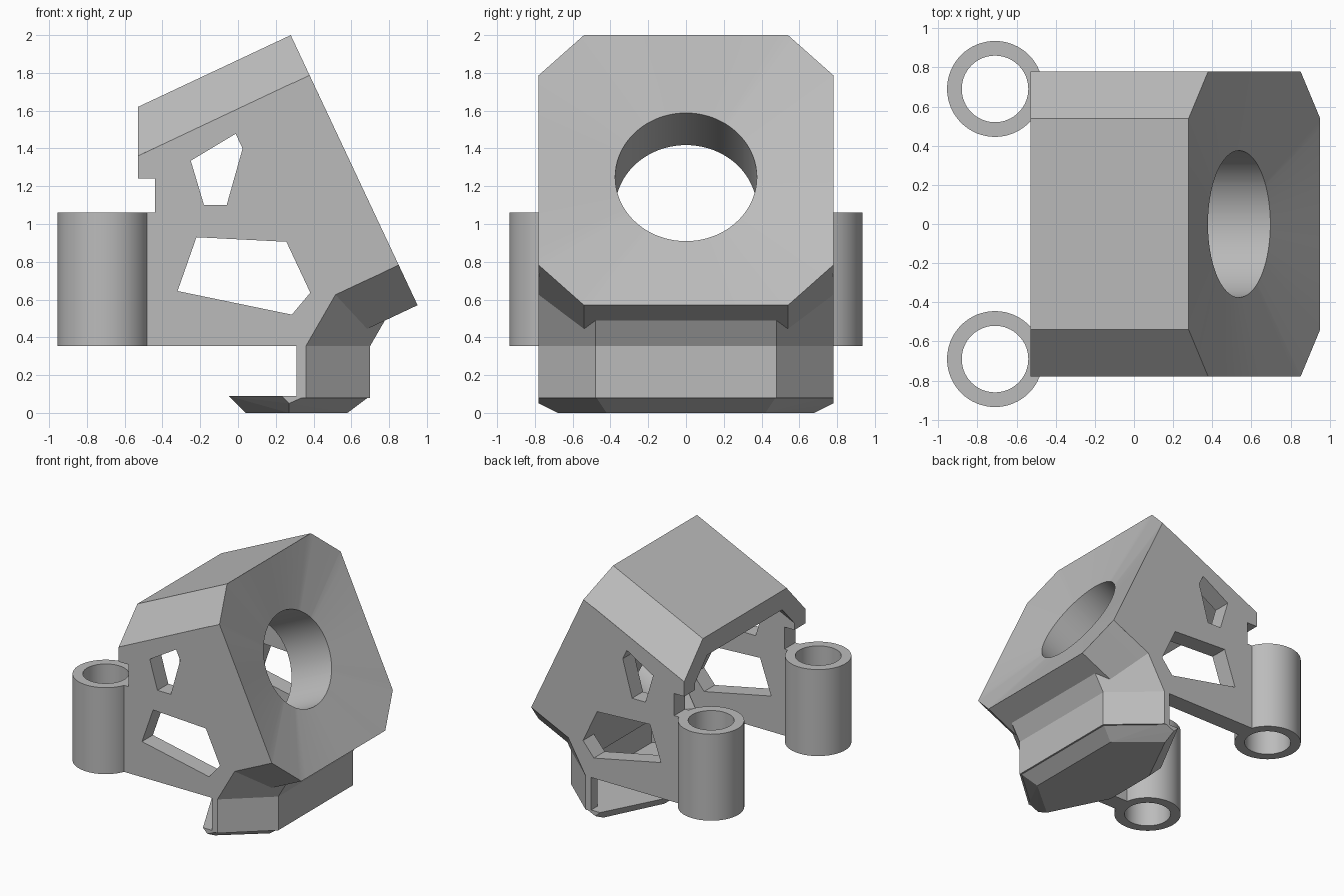
import bpy, bmesh
from math import pi, cos, sin, atan2

if "Cube" in bpy.data.objects:
    bpy.data.objects.remove(bpy.data.objects["Cube"])

grey = bpy.data.materials.new("plain grey")
grey.use_nodes = True
colour = (0.5, 0.5, 0.5, 1)
grey.diffuse_color = colour
grey.node_tree.nodes["Principled BSDF"].inputs["Base Color"].default_value = colour

T = 0.14                      # wall thickness
HALF, TALL, CUT = 0.78, 0.79, 0.54


def finish(name, bm, smooth=False):
    bmesh.ops.recalc_face_normals(bm, faces=bm.faces)
    mesh = bpy.data.meshes.new(name)
    bm.to_mesh(mesh)
    bm.free()
    mesh.materials.append(grey)
    ob = bpy.data.objects.new(name, mesh)
    bpy.context.collection.objects.link(ob)
    if smooth:
        bpy.ops.object.select_all(action="DESELECT")
        ob.select_set(True)
        bpy.context.view_layer.objects.active = ob
        bpy.ops.object.shade_smooth_by_angle(angle=0.4)
    return ob


def loft(name, loops, ring=False, smooth=False):
    """Skin equal loops; cap the ends, or join last to first for a ring."""
    bm = bmesh.new()
    rows = [[bm.verts.new(p) for p in loop] for loop in loops]
    n = len(rows[0])
    pairs = list(zip(rows, rows[1:]))
    if ring:
        pairs.append((rows[-1], rows[0]))
    else:
        bm.faces.new(rows[0])
        bm.faces.new(rows[-1])
    for a, b in pairs:
        for i in range(n):
            j = (i + 1) % n
            bm.faces.new((a[i], a[j], b[j], b[i]))
    return finish(name, bm, smooth)


def prism(name, profile, y0, y1):
    return loft(name, [[(x, y, z) for x, z in profile] for y in (y0, y1)])


def subtract(ob, cutter):
    cutter.hide_render = True
    cutter.hide_viewport = True
    cutter.display_type = "WIRE"
    mod = ob.modifiers.new("cut", "BOOLEAN")
    mod.operation = "DIFFERENCE"
    mod.solver = "EXACT"
    mod.object = cutter
    bpy.context.view_layer.update()
    cutter.hide_viewport = False
    graph = bpy.context.evaluated_depsgraph_get()
    mesh = bpy.data.meshes.new_from_object(ob.evaluated_get(graph))
    ob.modifiers.clear()
    ob.data = mesh
    bpy.data.objects.remove(cutter)


def tilted(d, y, w):
    """Point at depth d behind the sloping face, across y and up the face w."""
    return (0.615 - 0.905 * d - 0.425 * w, y, 1.285 - 0.425 * d + 0.905 * w)


# Sloping octagonal face with a shallow dish and a round bore
corners = [(sx * a, sz * b) for sx in (1, -1) for sz in (1, -1)
           for a, b in ((HALF, 0.555), (CUT, TALL))]
angles = {round(i * pi / 40 - pi, 4) for i in range(80)}
angles = sorted(angles | {round(atan2(b, a), 4) for a, b in corners})


def octagon(t):
    c, s = abs(cos(t)), abs(sin(t))
    r = 1 / max(c / HALF, s / TALL, (c * 0.235 + s * 0.24) / (0.235 * HALF + 0.24 * 0.555))
    return r * cos(t), r * sin(t)


outline = [octagon(t) for t in angles]
bore = [(0.375 * cos(t), 0.375 * sin(t)) for t in angles]
loft("sloping_face", [[tilted(d, y, w) for y, w in shape] for d, shape in
     ((0, outline), (0.086, bore), (0.486, bore), (0.486, outline))], ring=True, smooth=True)

# Roof arch, cut off upright at the back
outer = [(HALF, 0.555), (CUT, TALL)]
inner = [(CUT - 0.058, TALL - T), (HALF - T, 0.497)]
arch = outer + [(-y, w) for y, w in outer[::-1]]
arch += [(-y, w) for y, w in inner[::-1]] + inner
loft("roof", [[tilted(0.4, y, w) for y, w in arch],
              [tilted((1.145 - 0.425 * w) / 0.905, y, w) for y, w in arch]])

# Side walls with two windows, and the mounting tubes
side = [(-0.53, 1.24), (-0.53, 1.36), (0.29, 1.747), (0.76, 0.739), (0.51, 0.625),
        (0.36, 0.355), (-0.49, 0.355), (-0.49, 1.06), (-0.44, 1.06), (-0.44, 1.24)]
upper = [(-0.25, 1.335), (0, 1.485), (0.03, 1.42), (-0.06, 1.1), (-0.18, 1.1)]
lower = [(-0.32, 0.645), (-0.22, 0.93), (0.275, 0.905), (0.39, 0.645), (0.285, 0.52)]
circle = [(cos(i * pi / 32), sin(i * pi / 32)) for i in range(64)]
for label, sign in (("left", 1), ("right", -1)):
    wall = prism(label + "_wall", side, sign * (HALF - T), sign * HALF)
    for window in (upper, lower):
        subtract(wall, prism("window_cutter", window, sign * 0.5, sign * 0.9))
    loft(label + "_tube",
         [[(-0.71 + r * c, sign * 0.69 + r * s, z) for c, s in circle]
          for r, z in ((0.245, 0.355), (0.245, 1.06), (0.17, 1.06), (0.17, 0.355))],
         ring=True, smooth=True)


# Hollow foot: upright below, leaning forward into the face above
def mirrored(points):
    return points + [(x, -y) for x, y in points[::-1]]


def leaning(name, plan, bottom, rise):
    levels = ((0, bottom), (0, 0.355), (rise * 0.577, 0.355 + rise))
    return loft(name, [[(x + dx, y, z) for x, y in plan] for dx, z in levels])


foot = leaning("foot", mirrored([(0.31, HALF), (0.36, HALF), (0.70, 0.48)]), 0.08, 0.28)
hollow = mirrored([(0.1, 0.70), (0.33, 0.70), (0.62, 0.44)])
subtract(foot, leaning("foot_cutter", hollow, 0.05, 0.4))

# Sole plate with a bevelled underside
top = mirrored([(-0.05, 0.25), (0.23, HALF), (0.36, HALF), (0.70, 0.48)])
base = mirrored([(0.04, 0.22), (0.27, 0.68), (0.58, 0.42)])
points = [(x, y, 0.09) for x, y in top] + [(x, y, 0) for x, y in base]
points += [(0.27, s * HALF, 0.05) for s in (1, -1)]
bm = bmesh.new()
for p in points:
    bm.verts.new(p)
bmesh.ops.convex_hull(bm, input=bm.verts)
bmesh.ops.dissolve_limit(bm, angle_limit=0.02, verts=bm.verts, edges=bm.edges)
finish("sole", bm)
